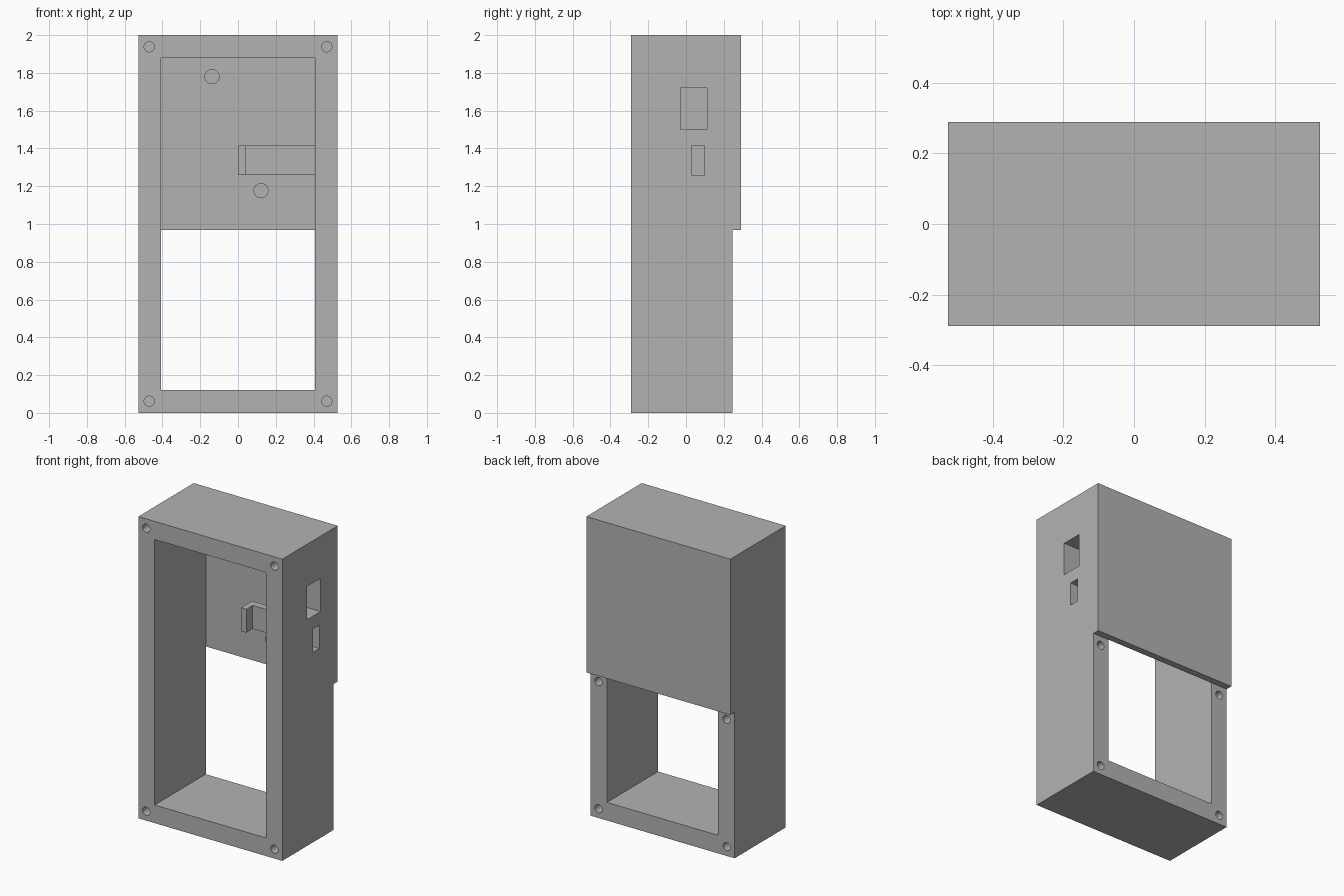
import bpy
import math

cube = bpy.data.objects.get("Cube")
if cube:
    bpy.data.objects.remove(cube, do_unlink=True)

grey = bpy.data.materials.new("plain_grey")
grey.use_nodes = True
GREY = (0.45, 0.45, 0.45, 1)
grey.diffuse_color = GREY
grey.node_tree.nodes["Principled BSDF"].inputs["Base Color"].default_value = GREY

W, D = 0.528, 0.29          # half width, half depth
IN_W, WALL = 0.408, 0.12    # cavity half width, end wall thickness
BACK, SPLIT = 0.245, 0.967  # back of the frame, lower edge of the back plate


def box(name, x, y, z):
    """Box given as (min, max) per axis."""
    bpy.ops.mesh.primitive_cube_add(size=1, location=[sum(a) / 2 for a in (x, y, z)])
    ob = bpy.context.object
    ob.name = name
    ob.scale = [a[1] - a[0] for a in (x, y, z)]
    bpy.ops.object.transform_apply(location=True, scale=True)
    ob.data.materials.append(grey)
    return ob


def rod(name, x, z, radius, y):
    """Cylinder along y."""
    bpy.ops.mesh.primitive_cylinder_add(
        vertices=32, radius=radius, depth=y[1] - y[0],
        location=(x, sum(y) / 2, z), rotation=(math.pi / 2, 0, 0))
    ob = bpy.context.object
    ob.name = name
    bpy.ops.object.transform_apply(location=True, rotation=True)
    ob.data.materials.append(grey)
    return ob


def combine(target, tool, operation):
    """Apply a boolean and discard the tool."""
    tool.hide_render = True
    mod = target.modifiers.new(operation.lower(), "BOOLEAN")
    mod.operation, mod.solver, mod.object = operation, "EXACT", tool
    bpy.context.view_layer.objects.active = target
    bpy.ops.object.modifier_apply(modifier=mod.name)
    bpy.data.objects.remove(tool, do_unlink=True)


housing = box("housing", (-W, W), (-D, D), (0, 2))

# Cavity, open at the front; step that opens the lower back
cuts = [
    box("cavity", (-IN_W, IN_W), (-1, BACK), (WALL, 2 - WALL)),
    box("back_step", (-1, 1), (BACK, 1), (-1, SPLIT)),
    # Two side windows
    box("large_window", (0.3, 1), (-0.03, 0.11), (1.5, 1.72)),
    box("small_window", (0.3, 1), (0.03, 0.097), (1.26, 1.415)),
]

# Blind screw holes in the front and in the lower back frame
for x in (-0.47, 0.47):
    for z in (0.062, 1.938):
        cuts.append(rod("front_hole", x, z, 0.027, (-D - 0.1, -D + 0.12)))
    for z in (0.062, SPLIT - 0.062):
        cuts.append(rod("back_hole", x, z, 0.027, (BACK - 0.12, BACK + 0.1)))

for cut in cuts:
    combine(housing, cut, "DIFFERENCE")

# Hooked bracket on the side wall, behind the small window
bracket = box("bracket", (0, IN_W + 0.05), (0.03, 0.147), (1.26, 1.415))
combine(bracket, box("bracket_gap", (0.04, 1), (-0.1, 0.097), (1, 2)), "DIFFERENCE")
combine(housing, bracket, "UNION")

# Locating pegs on the back plate
for x, z in ((-0.138, 1.78), (0.122, 1.177)):
    combine(housing, rod("peg", x, z, 0.04, (BACK - 0.08, BACK + 0.02)), "UNION")

bpy.ops.object.select_all(action="DESELECT")
housing.select_set(True)
bpy.context.view_layer.objects.active = housing
bpy.ops.object.shade_smooth_by_angle(angle=math.radians(30))
